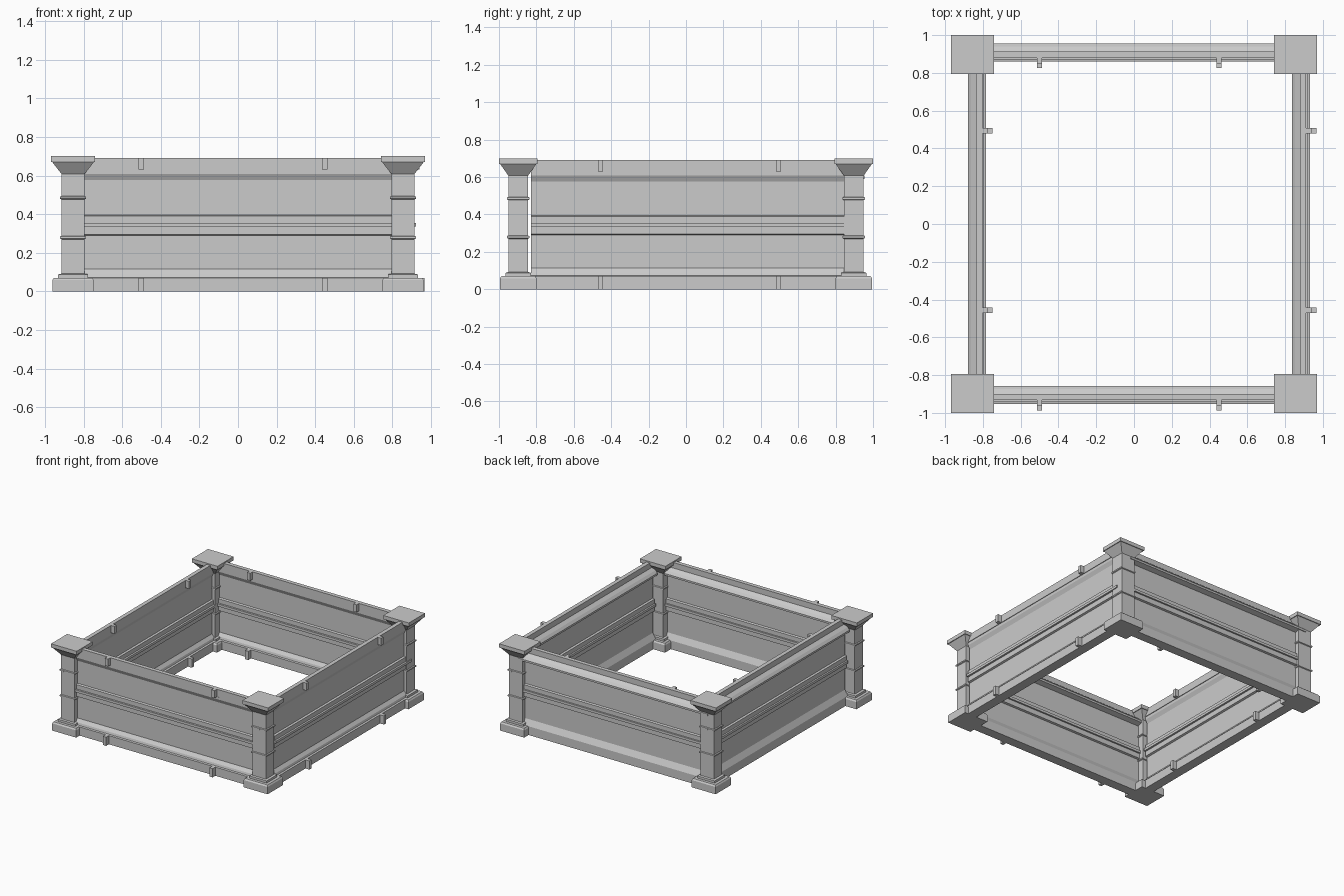
import bpy, bmesh

if "Cube" in bpy.data.objects:
    bpy.data.objects.remove(bpy.data.objects["Cube"])

def make_object(name, rings):
    """Loft a closed solid through rings of equal length, capping both ends."""
    bm = bmesh.new()
    loops = [[bm.verts.new(p) for p in r] for r in rings]
    for a, b in zip(loops, loops[1:]):
        n = len(a)
        for i in range(n):
            j = (i + 1) % n
            bm.faces.new((a[i], a[j], b[j], b[i]))
    bm.faces.new(loops[0][::-1])
    bm.faces.new(loops[-1])
    bmesh.ops.recalc_face_normals(bm, faces=bm.faces)
    me = bpy.data.meshes.new(name)
    bm.to_mesh(me)
    bm.free()
    ob = bpy.data.objects.new(name, me)
    bpy.context.collection.objects.link(ob)
    return ob

# corner column: (half x, half y, z) up the post
column = [
    (.107, .098, 0), (.107, .098, .058), (.100, .090, .070),
    (.077, .067, .070), (.077, .067, .088), (.060, .053, .092),
    (.060, .053, .270), (.067, .060, .274), (.067, .060, .284), (.060, .053, .288),
    (.060, .053, .476), (.067, .060, .480), (.067, .060, .490), (.060, .053, .494),
    (.060, .053, .608), (.108, .097, .670), (.114, .103, .670), (.114, .103, .700),
]
for sx, side in ((-1, "left"), (1, "right")):
    for sy, end in ((-1, "front"), (1, "back")):
        cx, cy = sx * .854, sy * .897
        make_object(f"{end}_{side}_column", [
            [(cx + a * hx, cy + b * hy, z)
             for a, b in ((-1, -1), (1, -1), (1, 1), (-1, 1))]
            for hx, hy, z in column])

# wall cross-section: (distance outward from back, z)
profile = [
    (.016, 0), (.095, 0), (.095, .07), (.080, .073), (.075, .09), (.055, .115),
    (.055, .29), (.070, .295), (.070, .335), (.085, .335), (.085, .355),
    (.070, .355), (.070, .39), (.055, .395), (.055, .577), (.070, .608),
    (.070, .63), (.075, .63), (.075, .69), (.042, .69),
    (.042, .645), (.016, .625), (0, .605), (0, .59), (.040, .577),
    (.040, .395), (.025, .39), (.025, .355), (.012, .355), (.012, .335),
    (.025, .335), (.025, .295), (.040, .29), (.040, .115), (.016, .07),
]

def wall(name, place, start, end, tabs):
    """place(along, outward, z) maps the wall's own axes to the world."""
    make_object(name, [[place(s, u, z) for u, z in profile] for s in (start, end)])
    # small tabs on the top and bottom rails
    for i, t in enumerate(tabs):
        for row, u0, u1, z0, z1 in (("lower", .09, .13, 0, .07),
                                    ("upper", .07, .105, .63, .69)):
            make_object(f"{name}_{row}_tab_{i + 1}", [
                [place(s, u, z) for u, z in ((u0, z0), (u1, z0), (u1, z1), (u0, z1))]
                for s in (t - .014, t + .014)])

# front and back walls face -y
for name, y0 in (("front_wall", -.857), ("back_wall", .955)):
    wall(name, lambda s, u, z: (s, y0 - u, z), -.86, .83, (-.5, .45))
# side walls face +x
for name, x0 in (("left_wall", -.878), ("right_wall", .836)):
    wall(name, lambda s, u, z: (x0 + u, s, z), -.83, .898, (-.457, .494))
